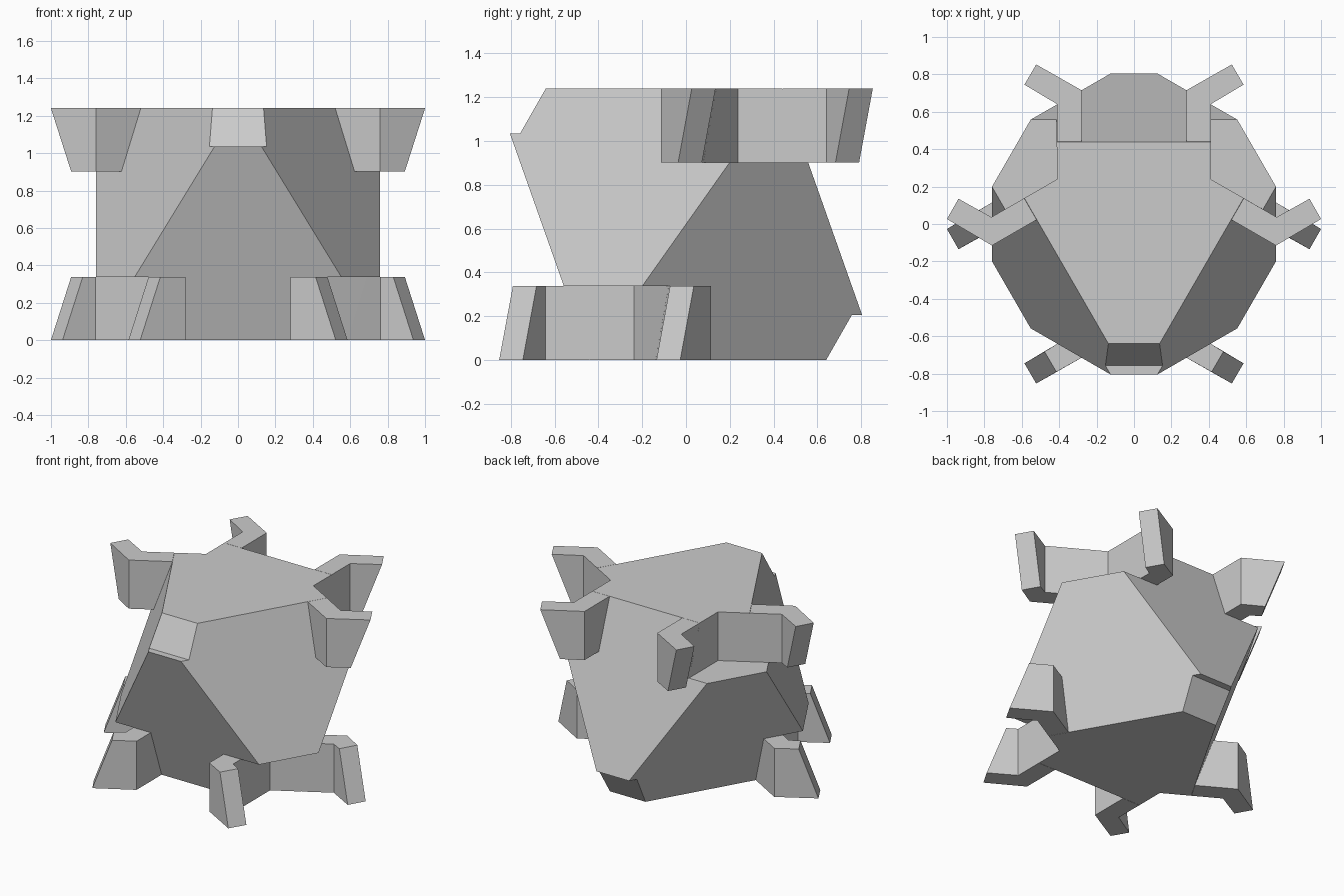
import bpy, bmesh, math
from mathutils import Matrix, Vector

if "Cube" in bpy.data.objects:
    bpy.data.objects.remove(bpy.data.objects["Cube"])

H = 1.24                                   # height between the two flat triangles
R = H / math.sqrt(2)                       # radius of those triangles
grey = bpy.data.materials.new("plain grey")
grey.diffuse_color = (0.6, 0.6, 0.6, 1)
grey.use_nodes = True
grey.node_tree.nodes["Principled BSDF"].inputs["Base Color"].default_value = grey.diffuse_color

# Turning the upper half over gives the lower half
FLIP = Matrix.Translation((0, 0, H)) @ Matrix.Rotation(math.pi, 4, 'X')
MIRROR = Matrix.Rotation(math.radians(30), 4, 'Z') @ Matrix.Scale(-1, 4, (0, 1, 0)) \
    @ Matrix.Rotation(math.radians(-30), 4, 'Z')   # across the corner's own axis
HALVES = (("upper", Matrix.Identity(4)), ("lower", FLIP))
CORNERS = (("right", Matrix.Identity(4)), ("left", Matrix.Rotation(math.radians(120), 4, 'Z')))


def make(name, bm, matrix=Matrix.Identity(4)):
    bm.transform(matrix)
    bmesh.ops.recalc_face_normals(bm, faces=bm.faces)
    mesh = bpy.data.meshes.new(name)
    bm.to_mesh(mesh)
    bm.free()
    mesh.materials.append(grey)
    ob = bpy.data.objects.new(name, mesh)
    bpy.context.collection.objects.link(ob)
    return ob


def loft(lower, upper):
    """Solid between two matching outlines."""
    bm = bmesh.new()
    a = [bm.verts.new(p) for p in lower]
    b = [bm.verts.new(p) for p in upper]
    bm.faces.new(a)
    bm.faces.new(b)
    for i in range(len(a)):
        j = (i + 1) % len(a)
        bm.faces.new((a[i], a[j], b[j], b[i]))
    return bm


def cut(target, cutter):
    mod = target.modifiers.new(cutter.name, 'BOOLEAN')
    mod.operation, mod.solver, mod.object = 'DIFFERENCE', 'EXACT', cutter
    cutter.hide_render = True
    cutter.hide_set(True)


# Body: octahedron lying on one face
bm = bmesh.new()
for z, start in ((H, -90), (0, 90)):
    for k in range(3):
        a = math.radians(start + 120 * k)
        bm.verts.new((R * math.cos(a), R * math.sin(a), z))
bmesh.ops.convex_hull(bm, input=bm.verts)
bmesh.ops.dissolve_limit(bm, angle_limit=0.01, verts=bm.verts, edges=bm.edges)
body = make("body", bm)

# Chamfer profile (y, z) and corner notch outline (x, y)
wedge = [(-0.64, H), (-0.757, 1.035), (-1.1, 1.035), (-1.1, 1.4), (-0.549, 1.4)]
notch = [(0.413, 0.238), (0.413, 0.65), (0.8, 0.46), (0.77, 0.033)]

# Hooked prong outline; its tip leans inwards towards the underside
TOP = [(0.28, 0.44), (0.28, 0.715), (0.523, 0.853), (0.586, 0.745), (0.413, 0.642), (0.413, 0.44)]
LEAN = Vector((-0.108, -0.0625, 0))
FLOOR = 0.902
prong_top = [Vector((x, y, H)) for x, y in TOP]
prong_low = [Vector((x, y, FLOOR)) + (LEAN if i in (2, 3) else Vector())
             for i, (x, y) in enumerate(TOP)]

for half, turn in HALVES:
    cut(body, make(half + "_chamfer_cutter", loft([(-0.5, y, z) for y, z in wedge],
                                                  [(0.5, y, z) for y, z in wedge]), turn))
    for side, spin in CORNERS:
        cut(body, make(f"{half}_{side}_notch_cutter",
                       loft([(x, y, FLOOR) for x, y in notch],
                            [(x, y, 1.4) for x, y in notch]), turn @ spin))
        # Pair of prongs around each notch
        for place, flip in (("back", Matrix.Identity(4)), ("front", MIRROR)):
            make(f"{half}_{side}_{place}_prong", loft(prong_low, prong_top), turn @ spin @ flip)
